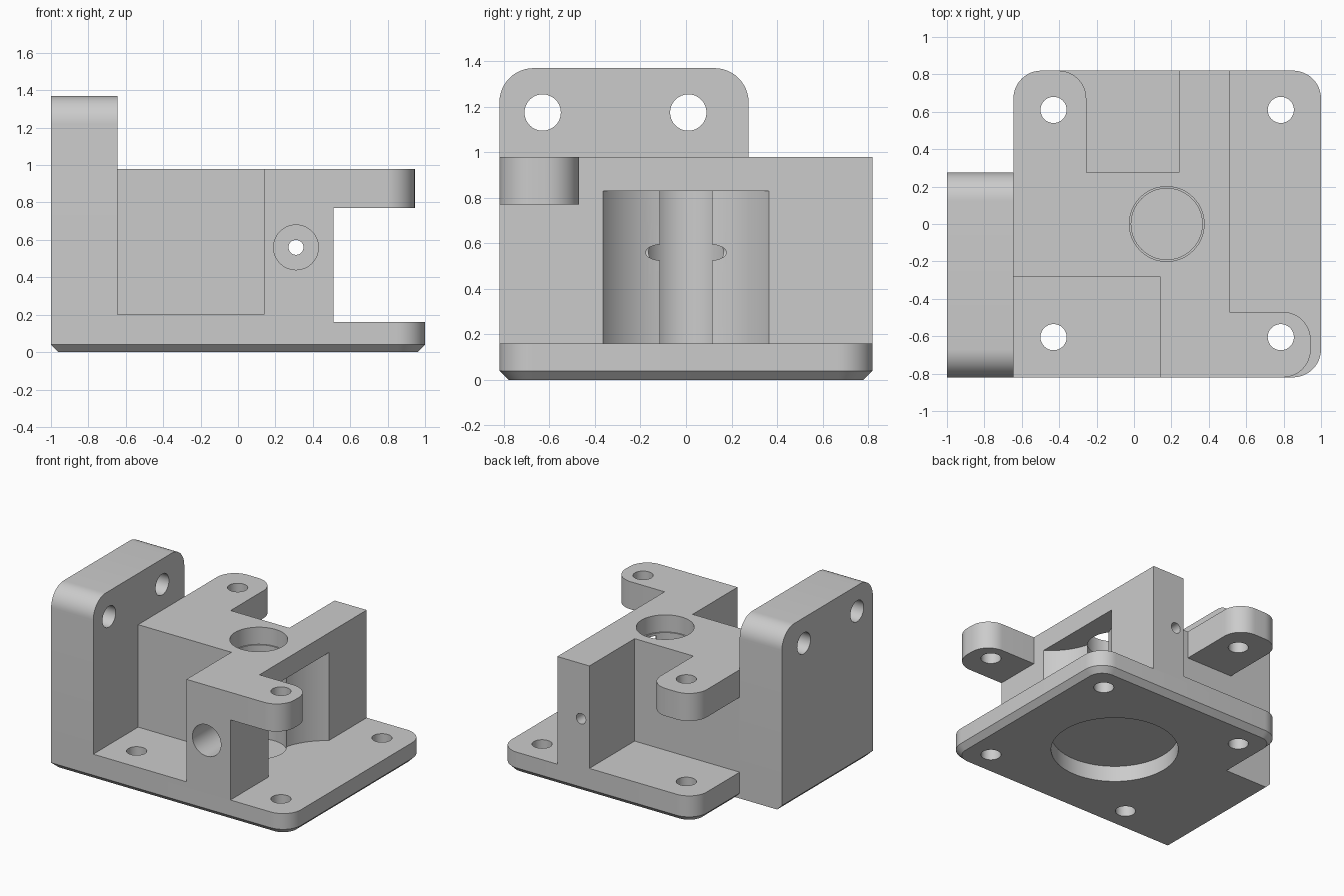
import bpy, bmesh
from math import pi, cos, sin, radians
from mathutils import Vector

cube = bpy.data.objects.get("Cube")
if cube:
    bpy.data.objects.remove(cube, do_unlink=True)

grey = bpy.data.materials.new("light_grey")
grey.use_nodes = True
grey.diffuse_color = (0.6, 0.6, 0.6, 1)
grey.node_tree.nodes["Principled BSDF"].inputs["Base Color"].default_value = (0.6, 0.6, 0.6, 1)

# Profile axes are (u, v) with depth w, turned to run along x, y or z
AXES = {"z": lambda u, v, w: (u, v, w),
        "x": lambda u, v, w: (w, u, v),
        "y": lambda u, v, w: (v, w, u)}


def outline(corners, steps=12):
    """Polygon from (u, v, radius) corners, rounding those with a radius."""
    pts = []
    for i, (u, v, r) in enumerate(corners):
        p = Vector((u, v))
        if r == 0:
            pts.append(p)
            continue
        a = (Vector(corners[i - 1][:2]) - p).normalized()
        b = (Vector(corners[(i + 1) % len(corners)][:2]) - p).normalized()
        centre = p + (a + b) * r
        for k in range(steps + 1):
            t = k / steps * pi / 2
            pts.append(centre - b * r * cos(t) - a * r * sin(t))
    return pts


def circle(u, v, r, steps=64):
    return [Vector((u + r * cos(2 * pi * k / steps), v + r * sin(2 * pi * k / steps)))
            for k in range(steps)]


def loft(name, layers, axis="z"):
    """Solid through matching outlines given as (points, depth)."""
    bm = bmesh.new()
    rings = [[bm.verts.new(AXES[axis](p.x, p.y, w)) for p in pts] for pts, w in layers]
    bm.faces.new(rings[0][::-1])
    bm.faces.new(rings[-1])
    n = len(rings[0])
    for lo, hi in zip(rings, rings[1:]):
        for i in range(n):
            j = (i + 1) % n
            bm.faces.new((lo[i], lo[j], hi[j], hi[i]))
    bmesh.ops.recalc_face_normals(bm, faces=bm.faces)
    mesh = bpy.data.meshes.new(name)
    bm.to_mesh(mesh)
    bm.free()
    mesh.materials.append(grey)
    obj = bpy.data.objects.new(name, mesh)
    bpy.context.scene.collection.objects.link(obj)
    return obj


def prism(name, pts, w0, w1, axis="z"):
    return loft(name, [(pts, w0), (pts, w1)], axis)


def box(x0, x1, y0, y1, radii=(0, 0, 0, 0)):
    """Rounded rectangle, radii counter-clockwise from the low corner."""
    a, b, c, d = radii
    return outline([(x0, y0, a), (x1, y0, b), (x1, y1, c), (x0, y1, d)])


R = 0.15
LEFT, RIGHT, FRONT, BACK = -1, 1, -0.82, 0.82
WALL_X, WALL_Y = -0.645, 0.275
FLOOR, PAD, ARM, TOP = 0.16, 0.2, 0.77, 0.98


def footprint(c):
    return outline([(LEFT + c, FRONT + c, 0), (RIGHT - c, FRONT + c, R - c),
                    (RIGHT - c, BACK - c, R - c), (WALL_X + c, BACK - c, R - c),
                    (WALL_X + c, WALL_Y, 0), (LEFT + c, WALL_Y, 0)])


# Base plate with chamfered underside
base = loft("base_plate", [(footprint(0.04), 0), (footprint(0), 0.04), (footprint(0), FLOOR)])

# Raised floors beside the body
front_pad = prism("front_pad", box(WALL_X, 0.14, FRONT, -0.28), FLOOR, PAD)
back_pad = prism("back_pad", box(WALL_X, 0.24, WALL_Y, BACK, (0, 0, 0, R)), FLOOR, PAD)

# Tall side wall
wall = prism("side_wall", box(FRONT, WALL_Y, FLOOR, 1.37, (0, 0, R, R)), LEFT, WALL_X, "x")

# Stepped central body
body = prism("body", outline([(x, y, 0) for x, y in (
    (WALL_X, -0.28), (0.14, -0.28), (0.14, FRONT), (0.51, FRONT),
    (0.51, BACK), (0.24, BACK), (0.24, WALL_Y), (WALL_X, WALL_Y))]), FLOOR, TOP)

# Overhanging screw arms
front_arm = prism("front_arm", box(0.51, 0.945, FRONT, -0.47, (0, R, R, 0)), ARM, TOP)
back_arm = prism("back_arm", box(WALL_X, -0.255, WALL_Y, BACK, (0, 0, R, R)), ARM, TOP)

# Cutters: vertical screw holes
screws = [prism("screw_cutter", circle(x, y, 0.07, 32), -0.1, 1.2)
          for x in (-0.43, 0.785) for y in (-0.605, 0.61)]
# Wall holes
wall_holes = [prism("wall_hole_cutter", circle(y, 1.175, 0.08, 32), -1.1, -0.5, "x")
              for y in (-0.63, 0.01)]
# Underside recess, shaft bore, wheel pocket
recess = prism("recess_cutter", circle(0.175, 0, 0.44), -0.1, 0.12)
bore = prism("bore_cutter", circle(0.175, 0, 0.19), 0.135, 0.9)
bore_top = prism("bore_top_cutter", circle(0.175, 0, 0.2), 0.85, 1.2)
pocket = prism("pocket_cutter", circle(0.746, 0, 0.434, 96), 0.1, 0.83)
# Feed channel with a wide mouth
channel = prism("channel_cutter", circle(0.56, 0.31, 0.04, 32), -1, 1, "y")
mouth = prism("mouth_cutter", circle(0.56, 0.31, 0.12, 48), -1, -0.47, "y")

cuts = {base: screws + [recess, bore],
        front_pad: screws[:1], back_pad: screws[1:2],
        front_arm: screws[2:3], back_arm: screws[1:2],
        wall: wall_holes,
        body: [bore, bore_top, pocket, channel, mouth]}

cutters = set()
for part, tools in cuts.items():
    for tool in tools:
        tool.hide_render = True
        cutters.add(tool)
        mod = part.modifiers.new("cut", "BOOLEAN")
        mod.operation = "DIFFERENCE"
        mod.solver = "EXACT"
        mod.object = tool

# Bake the cuts, then smooth curved faces only
bpy.context.view_layer.update()
graph = bpy.context.evaluated_depsgraph_get()
baked = {part: bpy.data.meshes.new_from_object(part.evaluated_get(graph)) for part in cuts}
for part, mesh in baked.items():
    part.modifiers.clear()
    part.data = mesh
    mesh.shade_smooth()
    mesh.set_sharp_from_angle(angle=radians(30))
for tool in cutters:
    bpy.data.objects.remove(tool, do_unlink=True)
